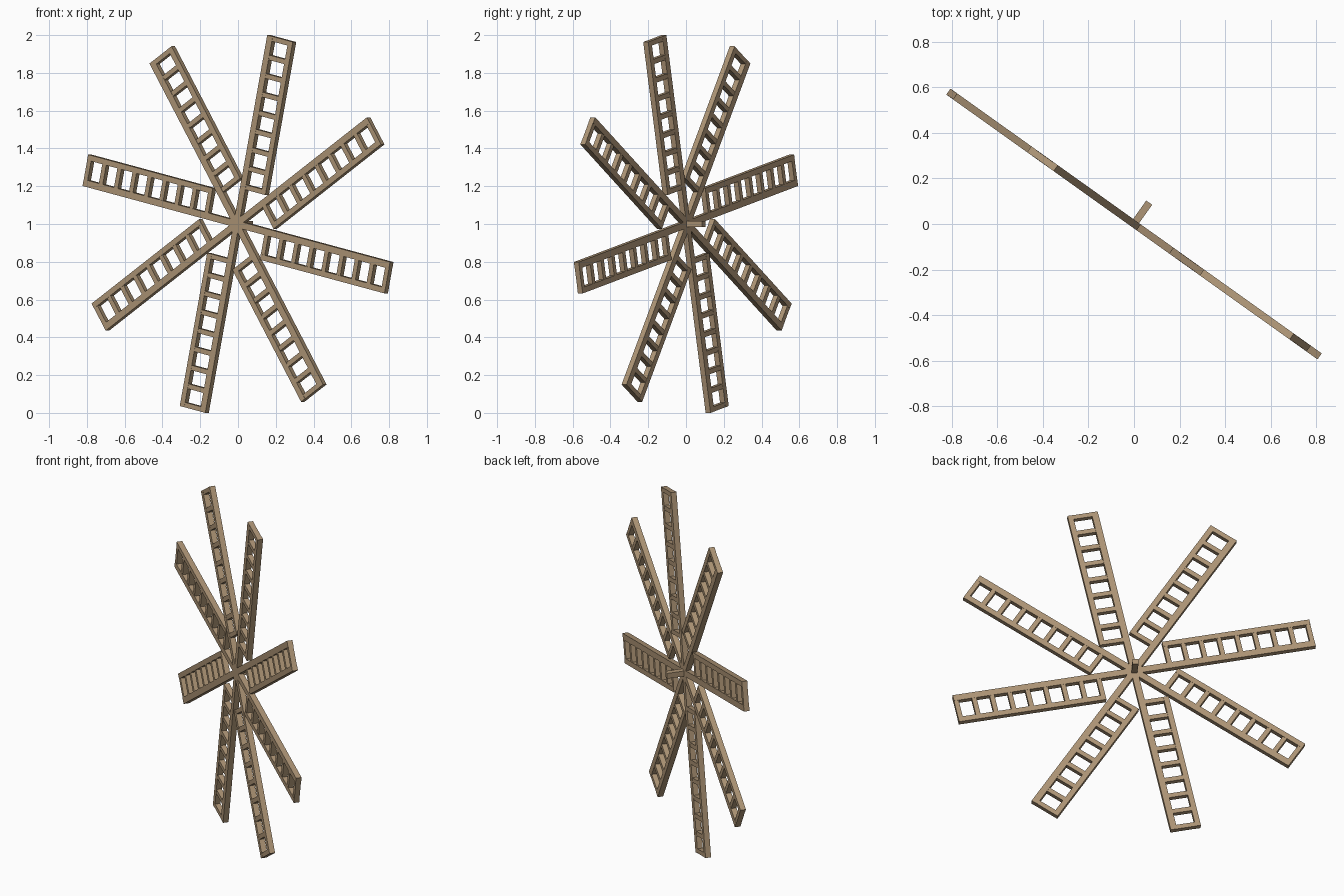
import bpy, math
from mathutils import Matrix

if "Cube" in bpy.data.objects:
    bpy.data.objects.remove(bpy.data.objects["Cube"])

wood = bpy.data.materials.new("wood")
wood.diffuse_color = (0.42, 0.30, 0.18, 1)
wood.use_nodes = True
wood.node_tree.nodes["Principled BSDF"].inputs["Base Color"].default_value = wood.diffuse_color

# wheel plane: local x along the plane, local y toward the axle side
WHEEL = Matrix.Translation((0, 0, 1)) @ Matrix.Rotation(math.radians(-35.5), 4, 'Z')
FACES = [(0, 1, 3, 2), (4, 6, 7, 5), (0, 4, 5, 1), (2, 3, 7, 6), (0, 2, 6, 4), (1, 5, 7, 3)]


def bars(name, boxes, matrix):
    """One object from (x0, x1, y0, y1, z0, z1) bars."""
    verts, faces = [], []
    for x0, x1, y0, y1, z0, z1 in boxes:
        n = len(verts)
        verts += [(x, y, z) for x in (x0, x1) for y in (y0, y1) for z in (z0, z1)]
        faces += [tuple(n + i for i in f) for f in FACES]
    me = bpy.data.meshes.new(name)
    me.from_pydata(verts, [], faces)
    me.materials.append(wood)
    ob = bpy.data.objects.new(name, me)
    ob.matrix_world = matrix
    bpy.context.collection.objects.link(ob)
    return ob


T = 0.016            # half thickness of the timber
R0, R1 = 0.19, 1.02  # inner and outer radius of the lattice
W = 0.152            # offset of the far edge from the spar
RUNGS = 9

for k in range(8):
    angle = math.radians(77.6 - 45 * k)
    # local x runs outward along the spar, the lattice hangs on the clockwise side
    m = WHEEL @ Matrix.Rotation(-angle, 4, 'Y')
    bars(f"spar_{k + 1}", [(0, R1, -T, T, -0.018, 0.018)], m)
    bars(f"outer_rail_{k + 1}", [(R0, R1, -T, T, -W, -W + 0.03)], m)
    step = (R1 - R0 - 0.026) / (RUNGS - 1)
    bars(f"rungs_{k + 1}",
         [(R0 + i * step, R0 + i * step + 0.026, -T + 0.001, T - 0.001, -W + 0.01, 0)
          for i in range(RUNGS)], m)

# short axle stub on the back
bars("axle", [(-0.016, 0.016, 0, 0.115, -0.016, 0.016)], WHEEL)
